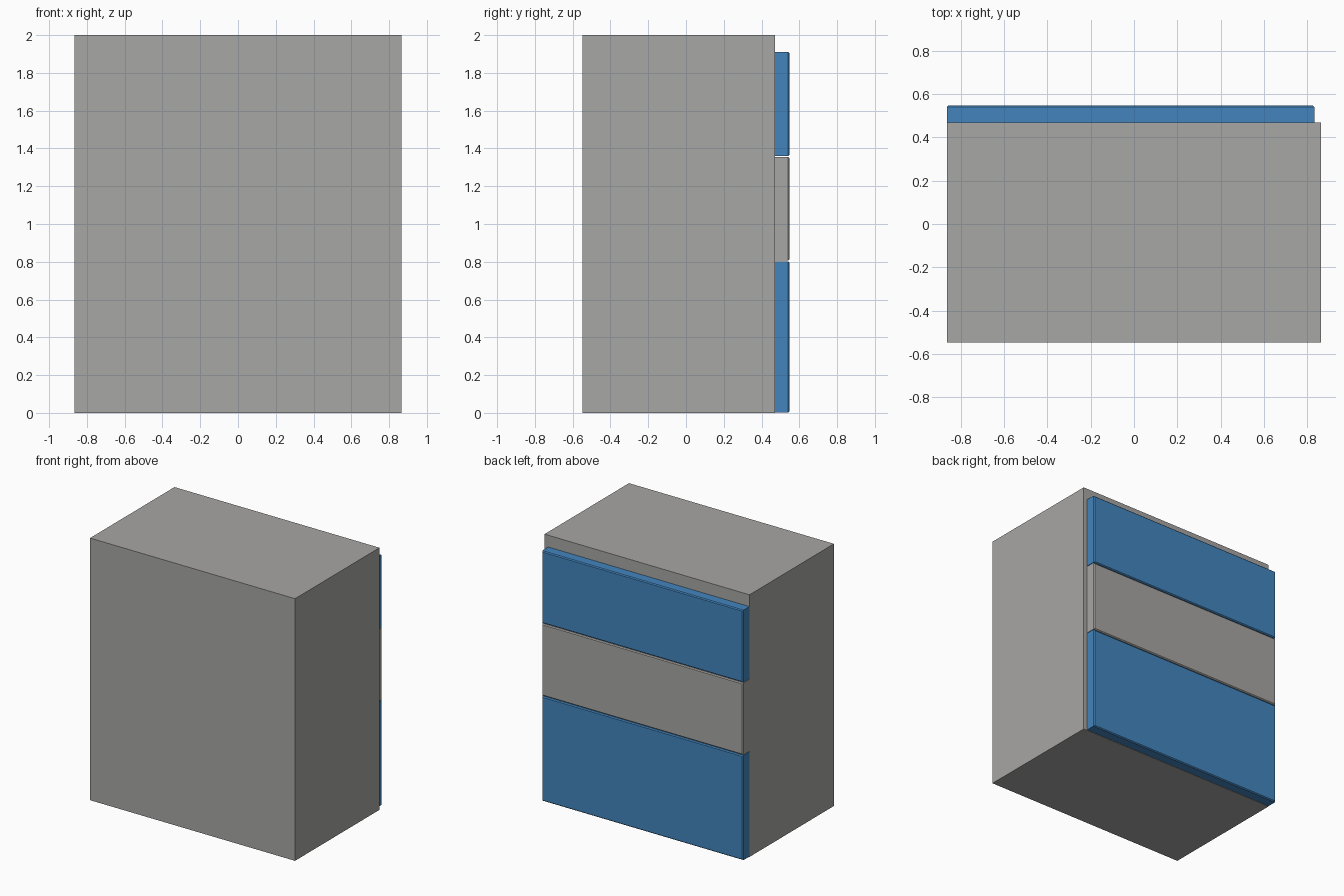
import bpy, bmesh

if "Cube" in bpy.data.objects:
    bpy.data.objects.remove(bpy.data.objects["Cube"])


def material(name, rgb):
    m = bpy.data.materials.new(name)
    m.diffuse_color = (*rgb, 1.0)
    m.use_nodes = True
    m.node_tree.nodes["Principled BSDF"].inputs["Base Color"].default_value = m.diffuse_color
    return m


grey = material("warm grey", (0.39, 0.385, 0.375))
blue = material("blue", (0.056, 0.235, 0.51))


def box(name, lo, hi, mat, front_bevel=0.0):
    """Box between two corners; optionally bevel the edges around its +y face."""
    bm = bmesh.new()
    bmesh.ops.create_cube(bm, size=1.0)
    for v in bm.verts:
        v.co = [(a + b) / 2 + c * (b - a) for a, b, c in zip(lo, hi, v.co)]
    if front_bevel:
        edges = [e for e in bm.edges if all(v.co.y > hi[1] - 1e-4 for v in e.verts)]
        bmesh.ops.bevel(bm, geom=edges, offset=front_bevel, segments=1,
                        affect='EDGES', profile=0.5)
    mesh = bpy.data.meshes.new(name)
    bm.to_mesh(mesh)
    bm.free()
    mesh.materials.append(mat)
    obj = bpy.data.objects.new(name, mesh)
    bpy.context.collection.objects.link(obj)
    return obj


# Cabinet carcass
box("cabinet_body", (-0.865, -0.548, 0.0), (0.865, 0.47, 2.0), grey)

# Three stacked drawer fronts on the back (+y) side
drawers = [
    ("bottom_drawer_front", 0.003, 0.802, blue),
    ("middle_drawer_front", 0.806, 1.355, grey),
    ("top_drawer_front", 1.359, 1.91, blue),
]
for name, z0, z1, mat in drawers:
    box(name, (-0.865, 0.47, z0), (0.834, 0.548, z1), mat, front_bevel=0.007)
